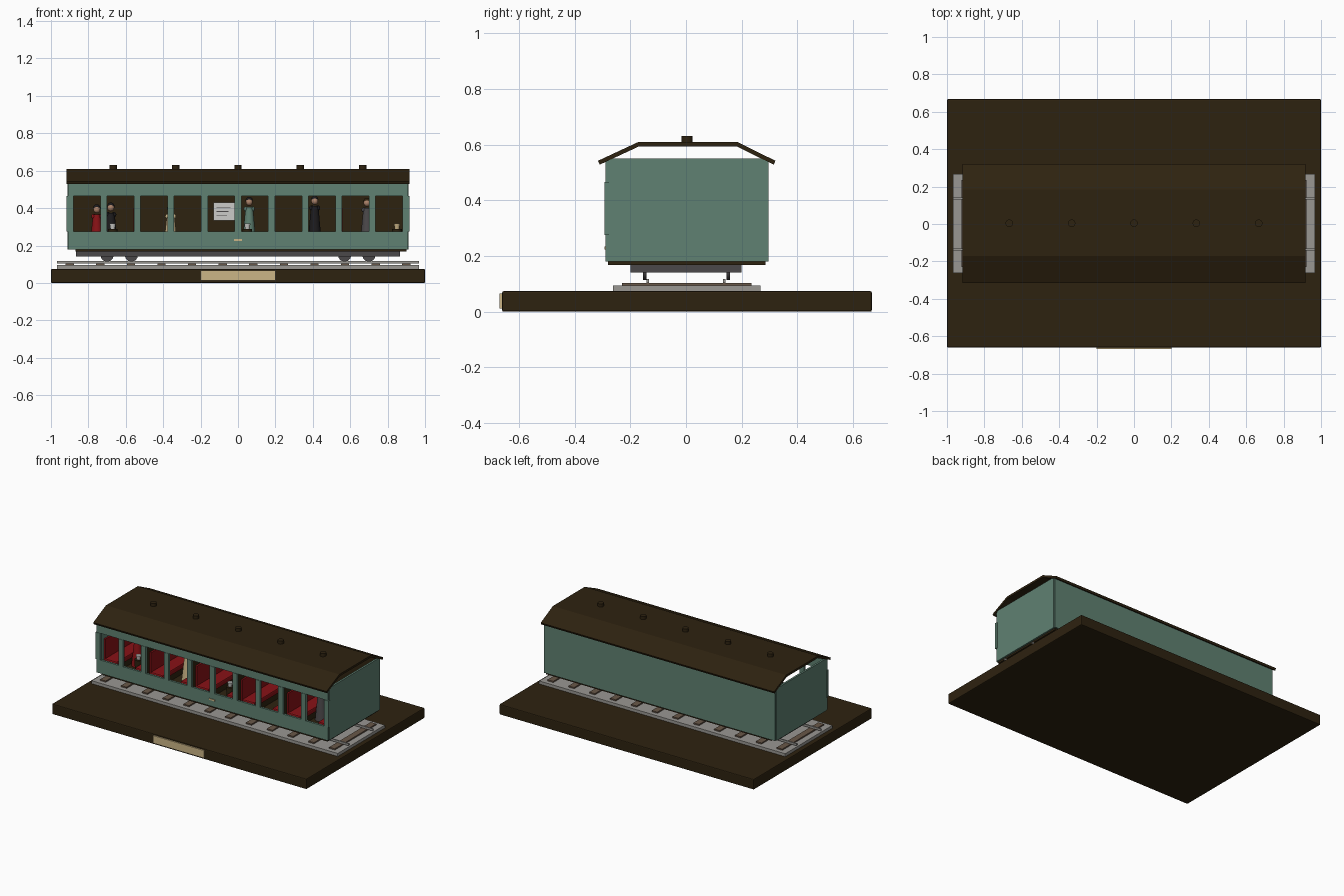
import bpy, bmesh
from mathutils import Vector

cube = bpy.data.objects.get("Cube")
if cube:
    bpy.data.objects.remove(cube, do_unlink=True)


def material(name, r, g, b):
    m = bpy.data.materials.new(name)
    m.use_nodes = True
    m.diffuse_color = (r, g, b, 1)
    m.node_tree.nodes["Principled BSDF"].inputs["Base Color"].default_value = (r, g, b, 1)
    return m


BROWN = material("dark wood", 0.027, 0.016, 0.005)
GREEN = material("carriage green", 0.115, 0.22, 0.168)
GRAVEL = material("ballast grey", 0.32, 0.31, 0.29)
TIMBER = material("sleeper timber", 0.14, 0.095, 0.065)
STEEL = material("dark steel", 0.07, 0.065, 0.068)
CREAM = material("cream", 0.6, 0.46, 0.24)
RED = material("seat red", 0.25, 0.006, 0.008)
WHITE = material("white", 0.6, 0.6, 0.58)
SKIN = material("skin", 0.4, 0.22, 0.14)
BLACK = material("black cloth", 0.012, 0.011, 0.012)


def finish(name, bm, mat, bevel=0):
    mesh = bpy.data.meshes.new(name)
    bmesh.ops.recalc_face_normals(bm, faces=bm.faces)
    bm.to_mesh(mesh)
    bm.free()
    mesh.materials.append(mat)
    ob = bpy.data.objects.new(name, mesh)
    bpy.context.collection.objects.link(ob)
    if bevel:
        mod = ob.modifiers.new("Bevel", 'BEVEL')
        mod.width, mod.segments = bevel, 2
    return ob


def box(name, x, y, z, mat, bevel=0):
    """Box from (low, high) ranges along each axis."""
    bm = bmesh.new()
    bmesh.ops.create_cube(bm, size=1)
    low, high = Vector((x[0], y[0], z[0])), Vector((x[1], y[1], z[1]))
    for v in bm.verts:
        v.co = (low + high) / 2 + v.co * (high - low)
    return finish(name, bm, mat, bevel)


def smooth(ob):
    for f in ob.data.polygons:
        f.use_smooth = len(f.vertices) == 4


def cone(name, x, y, z, r1, r2, mat, sides=20):
    bm = bmesh.new()
    bmesh.ops.create_cone(bm, cap_ends=True, segments=sides, radius1=r1, radius2=r2, depth=z[1] - z[0])
    bmesh.ops.translate(bm, vec=(x, y, sum(z) / 2), verts=bm.verts)
    ob = finish(name, bm, mat)
    smooth(ob)
    return ob


def ball(name, x, y, z, r, mat):
    bm = bmesh.new()
    bmesh.ops.create_uvsphere(bm, u_segments=14, v_segments=8, radius=r)
    bmesh.ops.translate(bm, vec=(x, y, z), verts=bm.verts)
    ob = finish(name, bm, mat)
    for f in ob.data.polygons:
        f.use_smooth = True


# Display base and plaque
box("base", (-1, 1), (-0.66, 0.667), (0, 0.074), BROWN, 0.006)
box("plaque", (-0.2, 0.2), (-0.669, -0.659), (0.012, 0.066), CREAM)

# Track
box("ballast", (-0.967, 0.967), (-0.262, 0.267), (0.074, 0.095), GRAVEL)
for i in range(12):
    c = -0.9 + i * 1.8 / 11
    box("sleeper", (c - 0.022, c + 0.022), (-0.23, 0.236), (0.095, 0.104), TIMBER)
for c in (-0.137, 0.137):
    box("rail", (-0.967, 0.967), (c - 0.005, c + 0.005), (0.104, 0.118), GRAVEL)

# Chassis and wheels
box("chassis", (-0.866, 0.866), (-0.2, 0.2), (0.14, 0.17), STEEL)
for x in (-0.7, -0.57, 0.57, 0.7):
    for y in (-0.148, 0.152):
        wheel = cone("wheel", 0, 0, (-0.006, 0.006), 0.035, 0.035, STEEL, 24)
        wheel.rotation_euler.x = 1.5708
        wheel.location = (x, y, 0.149)
box("floor", (-0.87, 0.9), (-0.28, 0.286), (0.168, 0.182), BROWN)

# Carriage walls
box("back_wall", (-0.908, 0.908), (0.285, 0.296), (0.18, 0.545), GREEN)
for side, x in (("right", -0.905), ("left", 0.905)):
    box(side + "_end_wall", (x - 0.007, x + 0.007), (-0.276, 0.285), (0.18, 0.55), GREEN)
box("front_lower_panel", (-0.908, 0.908), (-0.289, -0.274), (0.18, 0.275), GREEN)
box("front_upper_panel", (-0.908, 0.908), (-0.289, -0.274), (0.465, 0.545), GREEN)
for i in range(11):
    c = -0.898 + i * 0.1796
    box("window_pillar", (c - 0.018, c + 0.018), (-0.292, -0.274), (0.275, 0.465), GREEN)
box("emblem_plate", (-0.022, 0.022), (-0.293, -0.288), (0.223, 0.234), CREAM)

# Roof: three slanted planks extruded along the carriage
outer = [(-0.316, 0.542), (-0.172, 0.609), (0.185, 0.609), (0.321, 0.542)]
inner = [(0.315, 0.528), (0.181, 0.594), (-0.168, 0.594), (-0.31, 0.528)]
bm = bmesh.new()
ends = [[bm.verts.new((x, y, z)) for y, z in outer + inner] for x in (-0.917, 0.917)]
n = len(ends[0])
for i in range(n):
    j = (i + 1) % n
    bm.faces.new((ends[0][i], ends[0][j], ends[1][j], ends[1][i]))
for e in ends:
    for i in range(3):
        bm.faces.new((e[i], e[i + 1], e[n - 2 - i], e[n - 1 - i]))
finish("roof", bm, BROWN)
for i in range(-2, 3):
    cone("roof_vent", i / 3, 0.004, (0.605, 0.631), 0.02, 0.02, BROWN)

# Compartments: lining, partitions and facing benches
box("back_lining", (-0.897, 0.897), (0.278, 0.285), (0.18, 0.54), BROWN)
for i in range(4):
    c = -0.54 + i * 0.36
    box("partition", (c - 0.006, c + 0.006), (-0.27, 0.279), (0.18, 0.54), BROWN)
for i in range(5):
    c = -0.72 + i * 0.36
    for s in (-1, 1):
        a, b = sorted((c + s * 0.07, c + s * 0.168))
        box("seat_cushion", (a, b), (-0.23, 0.26), (0.225, 0.262), RED, 0.008)
        box("seat_plinth", (a + 0.01, b - 0.01), (-0.22, 0.25), (0.182, 0.226), BROWN)
        a, b = sorted((c + s * 0.162, c + s * 0.174))
        box("seat_back", (a, b), (-0.23, 0.26), (0.225, 0.4), RED)
box("notice_board", (-0.13, -0.02), (0.268, 0.278), (0.335, 0.43), WHITE)
for i in range(3):
    box("notice_line", (-0.115, -0.06 + i * 0.01), (0.264, 0.269),
        (0.36 + i * 0.02, 0.364 + i * 0.02), STEEL)


# Passengers
def passenger(x, y, top, coat, hair):
    cone("passenger_coat", x, y, (0.182, top - 0.055), 0.04, 0.02, coat)
    for s in (-1, 1):
        ball("passenger_shoulder", x + s * 0.016, y, top - 0.065, 0.014, coat)
    ball("passenger_head", x, y, top - 0.028, 0.019, SKIN)
    ball("passenger_hair", x, y + 0.006, top - 0.02, 0.02, hair)


passenger(-0.755, -0.05, 0.42, RED, BLACK)
passenger(-0.68, 0.06, 0.43, BLACK, BLACK)
passenger(-0.36, -0.05, 0.42, CREAM, BROWN)
passenger(0.06, -0.08, 0.46, GREEN, BLACK)
passenger(0.41, -0.06, 0.465, BLACK, BLACK)
passenger(0.69, -0.05, 0.455, STEEL, BROWN)

# Cups on small tables
for x, mat in ((-0.67, WHITE), (0.05, WHITE), (0.85, CREAM)):
    cone("table", x, -0.16, (0.182, 0.288), 0.022, 0.026, BROWN)
    cone("cup", x, -0.16, (0.288, 0.318), 0.012, 0.017, mat)
